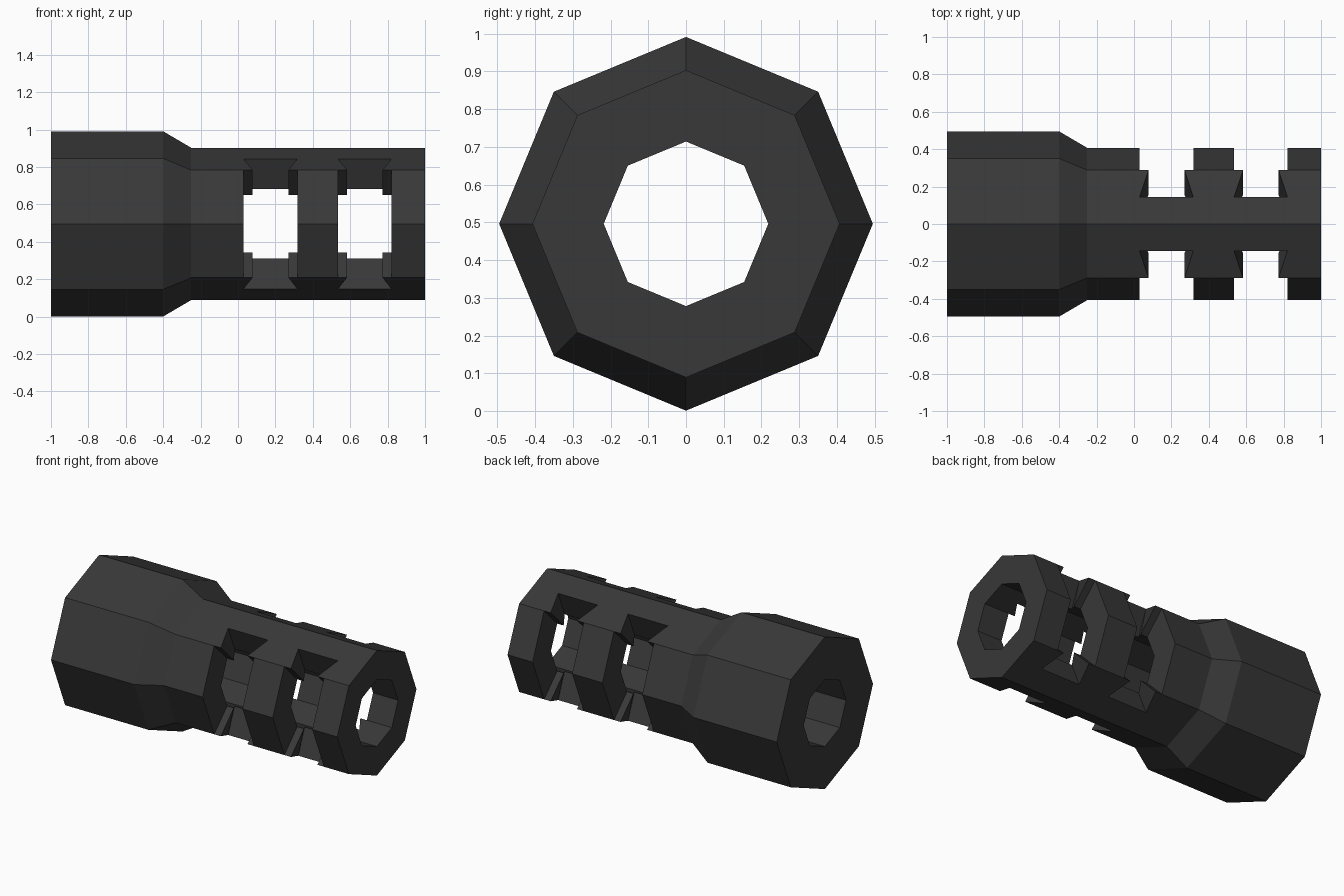
import bpy, bmesh, math

if "Cube" in bpy.data.objects:
    bpy.data.objects.remove(bpy.data.objects["Cube"])

CENTRE_Z = 0.496
BORE = 0.218
# (x, outer radius) stations along the tube
STATIONS = [(-1, .495), (-.4, .495), (-.25, .407),
            (.03, .407), (.078, .407), (.27, .407), (.317, .407),
            (.535, .407), (.583, .407), (.773, .407), (.82, .407), (1, .407)]
PORT_STARTS = (3, 7)   # station index where each side port begins
N = 16                 # eight corners plus the middle of each flat

metal = bpy.data.materials.new("dark gunmetal")
metal.diffuse_color = (0.04, 0.04, 0.04, 1)
metal.use_nodes = True
metal.node_tree.nodes["Principled BSDF"].inputs["Base Color"].default_value = metal.diffuse_color


def point(x, r, k):
    """Point on an octagon ring; odd k lies midway along a flat."""
    a = k * 2 * math.pi / N
    if k % 2:
        r *= math.cos(math.pi / 8)
    return (x, r * math.sin(a), CENTRE_Z + r * math.cos(a))


def cell_corners(i, k):
    """Grid corners kept for a cell, with the octagonal ports left open."""
    c = [(i, k), (i + 1, k), (i + 1, (k + 1) % N), (i, (k + 1) % N)]
    for s in PORT_STARTS:
        col, row = i - s, k % 8
        if 0 <= col <= 2 and 1 <= row <= 6:
            if 2 <= row <= 5 or col == 1:
                return None
            # cut corners: drop the corner nearest the port centre
            drop = {(0, 1): 1, (2, 1): 0, (0, 6): 2, (2, 6): 3}[(col, row)]
            # the dropped corner touches the opening
            drop = {(0, 1): 1, (2, 1): 0, (0, 6): 2, (2, 6): 3}[(col, row)]
            c.pop(drop)
    return c


bm = bmesh.new()
outer, inner = {}, {}
for i, (x, r) in enumerate(STATIONS):
    for k in range(N):
        outer[i, k] = bm.verts.new(point(x, r, k))
        inner[i, k] = bm.verts.new(point(x, BORE, k))
partner = {outer[key]: inner[key] for key in outer}

# outer shell and bore
shell = []
for i in range(len(STATIONS) - 1):
    for k in range(N):
        c = cell_corners(i, k)
        if c:
            shell.append(bm.faces.new([outer[p] for p in c]))
            bm.faces.new([inner[p] for p in reversed(c)])

# end rings and radial port walls join the two shells
rims = {e for f in shell for e in f.edges if e.is_boundary}
for e in rims:
    a, b = e.verts
    bm.faces.new([a, b, partner[b], partner[a]])

bmesh.ops.delete(bm, geom=[v for v in bm.verts if not v.link_faces], context='VERTS')
bmesh.ops.recalc_face_normals(bm, faces=bm.faces)

mesh = bpy.data.meshes.new("vented_tube")
bm.to_mesh(mesh)
bm.free()
mesh.materials.append(metal)
bpy.context.collection.objects.link(bpy.data.objects.new("vented_tube", mesh))
